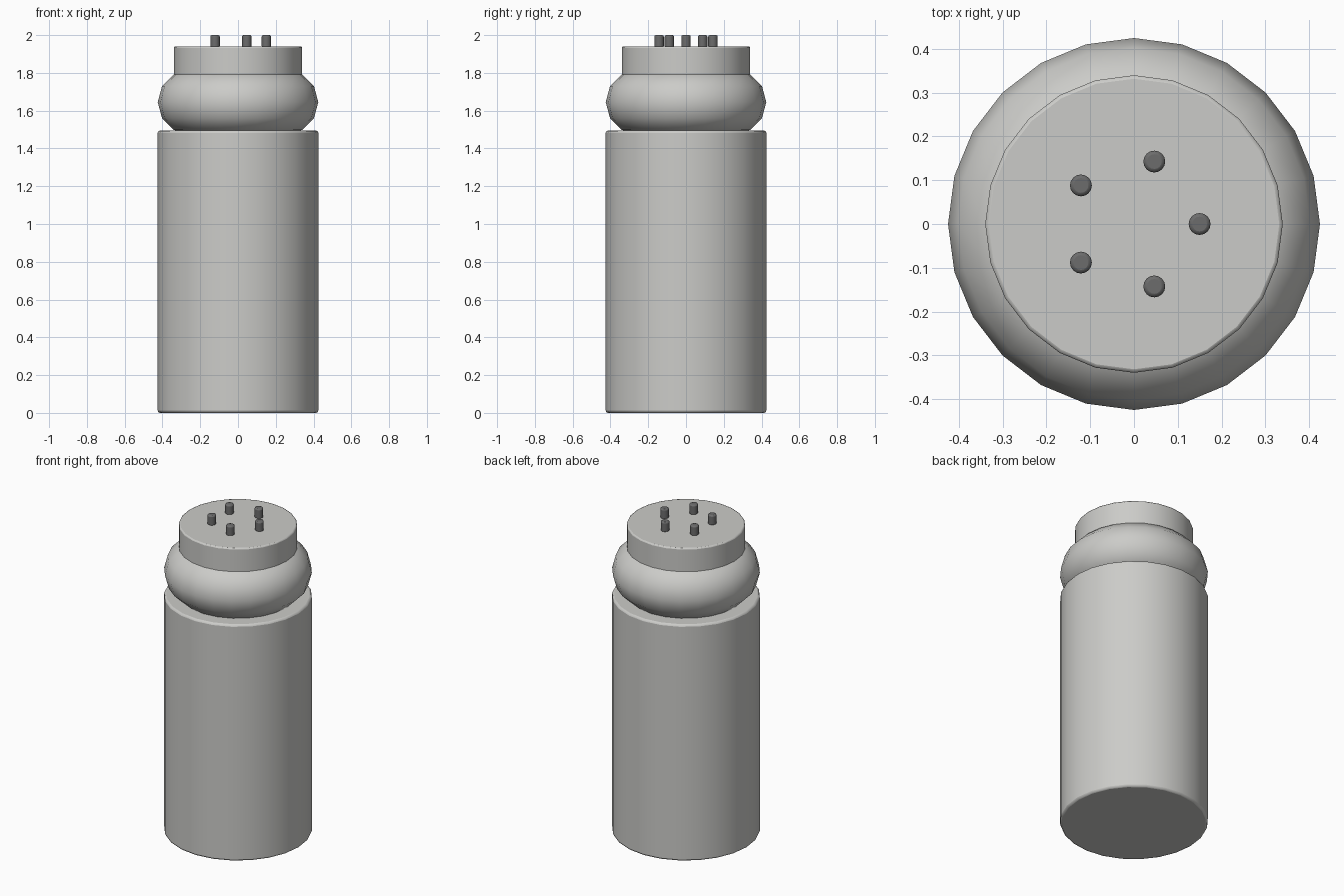
import bpy, math

old = bpy.data.objects.get("Cube")
if old:
    bpy.data.objects.remove(old)


def material(name, rgb):
    m = bpy.data.materials.new(name)
    m.use_nodes = True
    m.diffuse_color = (*rgb, 1)
    m.node_tree.nodes["Principled BSDF"].inputs["Base Color"].default_value = (*rgb, 1)
    return m


light_grey = material("light grey", (0.6, 0.6, 0.58))
dark_grey = material("dark grey", (0.15, 0.15, 0.15))


def finish(name, mat, bevel=0):
    ob = bpy.context.object
    ob.name = name
    ob.data.materials.append(mat)
    if bevel:
        mod = ob.modifiers.new("soft edges", "BEVEL")
        mod.width = bevel
        mod.segments = 2
        mod.limit_method = "ANGLE"
        mod.angle_limit = math.radians(40)
    bpy.ops.object.shade_smooth_by_angle(angle=math.radians(40))
    return ob


def cylinder(name, radius, bottom, top, mat, bevel, x=0, y=0, sides=24):
    bpy.ops.mesh.primitive_cylinder_add(
        vertices=sides, radius=radius, depth=top - bottom,
        location=(x, y, (bottom + top) / 2))
    return finish(name, mat, bevel)


# Body and cap
cylinder("body", 0.425, 0, 1.495, light_grey, 0.012)
cylinder("cap", 0.34, 1.64, 1.94, light_grey, 0.008)

# Rounded collar between them
bpy.ops.mesh.primitive_torus_add(
    major_radius=0.255, minor_radius=0.17, major_segments=24,
    minor_segments=12, location=(0, 0, 1.645))
finish("collar", light_grey)

# Ring of contact pins
for i in range(5):
    a = math.tau * i / 5
    cylinder(f"pin_{i + 1}", 0.025, 1.935, 2, dark_grey, 0.008,
             0.15 * math.cos(a), 0.15 * math.sin(a), 16)
